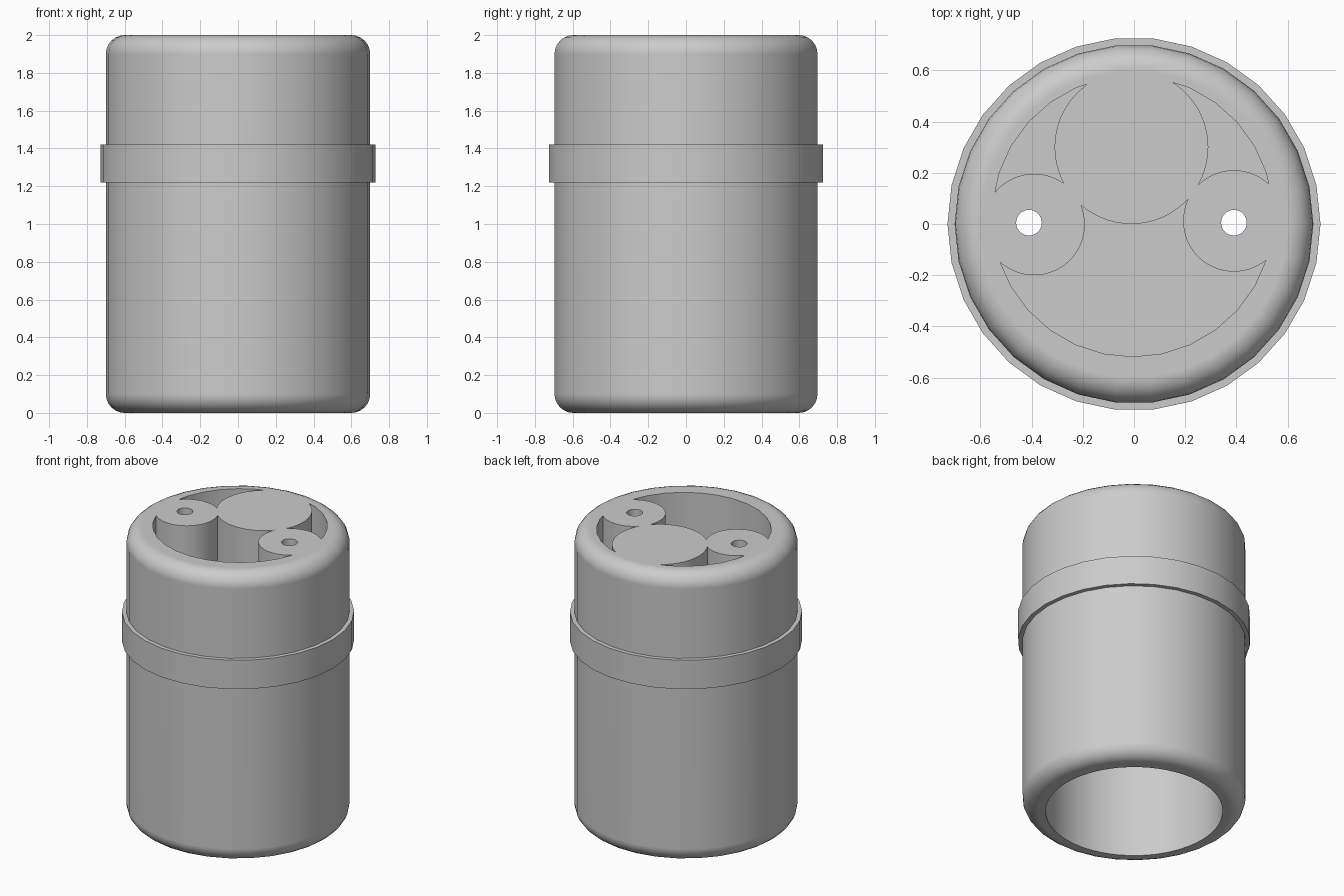
import bpy, bmesh, math

cube = bpy.data.objects.get("Cube")
if cube:
    bpy.data.objects.remove(cube, do_unlink=True)

grey = bpy.data.materials.new("plain grey")
grey.use_nodes = True
grey.diffuse_color = (0.6, 0.6, 0.6, 1)
grey.node_tree.nodes["Principled BSDF"].inputs["Base Color"].default_value = (0.6, 0.6, 0.6, 1)

SIDES = 30


def lathe(name, profile):
    """Turn a closed (radius, z) outline about the z axis; radius 0 points become poles."""
    bm = bmesh.new()
    verts = [bm.verts.new((r, 0, z)) for r, z in profile]
    edges = [bm.edges.new(pair) for pair in zip(verts, verts[1:])]
    bmesh.ops.spin(bm, geom=verts + edges, axis=(0, 0, 1), cent=(0, 0, 0),
                   angle=math.tau, steps=SIDES, use_duplicate=False)
    bmesh.ops.remove_doubles(bm, verts=bm.verts, dist=1e-4)
    caps = [e for e in bm.edges if e.is_boundary]
    bmesh.ops.holes_fill(bm, edges=caps, sides=0)
    bmesh.ops.recalc_face_normals(bm, faces=bm.faces)
    mesh = bpy.data.meshes.new(name)
    bm.to_mesh(mesh)
    bm.free()
    obj = bpy.data.objects.new(name, mesh)
    bpy.context.collection.objects.link(obj)
    mesh.materials.append(grey)
    return obj


def cylinder(name, x, y, r, low, high, sides=60):
    bpy.ops.mesh.primitive_cylinder_add(vertices=sides, radius=r, depth=high - low,
                                        location=(x, y, (low + high) / 2))
    obj = bpy.context.object
    obj.name = name
    obj.hide_render = True
    obj.data.materials.append(grey)
    return obj


def cut(target, cutter):
    """Subtract the cutter for good and throw it away."""
    mod = target.modifiers.new("cut", 'BOOLEAN')
    mod.operation, mod.solver, mod.object = 'DIFFERENCE', 'EXACT', cutter
    bpy.context.view_layer.objects.active = target
    bpy.ops.object.modifier_apply(modifier=mod.name)
    bpy.data.objects.remove(cutter, do_unlink=True)


def smooth(obj):
    bpy.ops.object.select_all(action='DESELECT')
    obj.select_set(True)
    bpy.context.view_layer.objects.active = obj
    bpy.ops.object.shade_smooth_by_angle(angle=math.radians(30))
    obj.modifiers.new("even shading", 'WEIGHTED_NORMAL').keep_sharp = True


# Rounded body
R, FILLET, STEPS = 0.7, 0.1, 6
corner = [(R - FILLET + FILLET * math.sin(a), FILLET * math.cos(a))
          for a in (math.pi / 2 * i / STEPS for i in range(STEPS + 1))]
bottom = [(r, FILLET - h) for r, h in corner]
top = [(r, 2 - FILLET + h) for r, h in reversed(corner)]
body = lathe("body", bottom + top)

# Open bore from below
cut(body, cylinder("bore_cutter", -0.01, -0.01, 0.555, -0.2, 1.2))

# Top pocket that leaves a round plate and two bosses standing
pocket = cylinder("pocket_cutter", -0.005, 0.03, 0.548, 1.4, 2.2, SIDES)
cut(pocket, cylinder("plate_keeper", -0.01, 0.3, 0.3, 1.3, 2.3))
for x, y in ((-0.39, -0.002), (0.39, 0.012)):
    cut(pocket, cylinder("boss_keeper", x, y, 0.198, 1.3, 2.3))
cut(body, pocket)

# Pin holes through the bosses into the bore
for x in (-0.41, 0.39):
    cut(body, cylinder("hole_cutter", x, 0.005, 0.05, 1.0, 2.2, 32))
smooth(body)

# Band round the body
band = lathe("band", [(0.68, 1.22), (0.728, 1.22), (0.728, 1.42), (0.68, 1.42), (0.68, 1.22)])
smooth(band)
